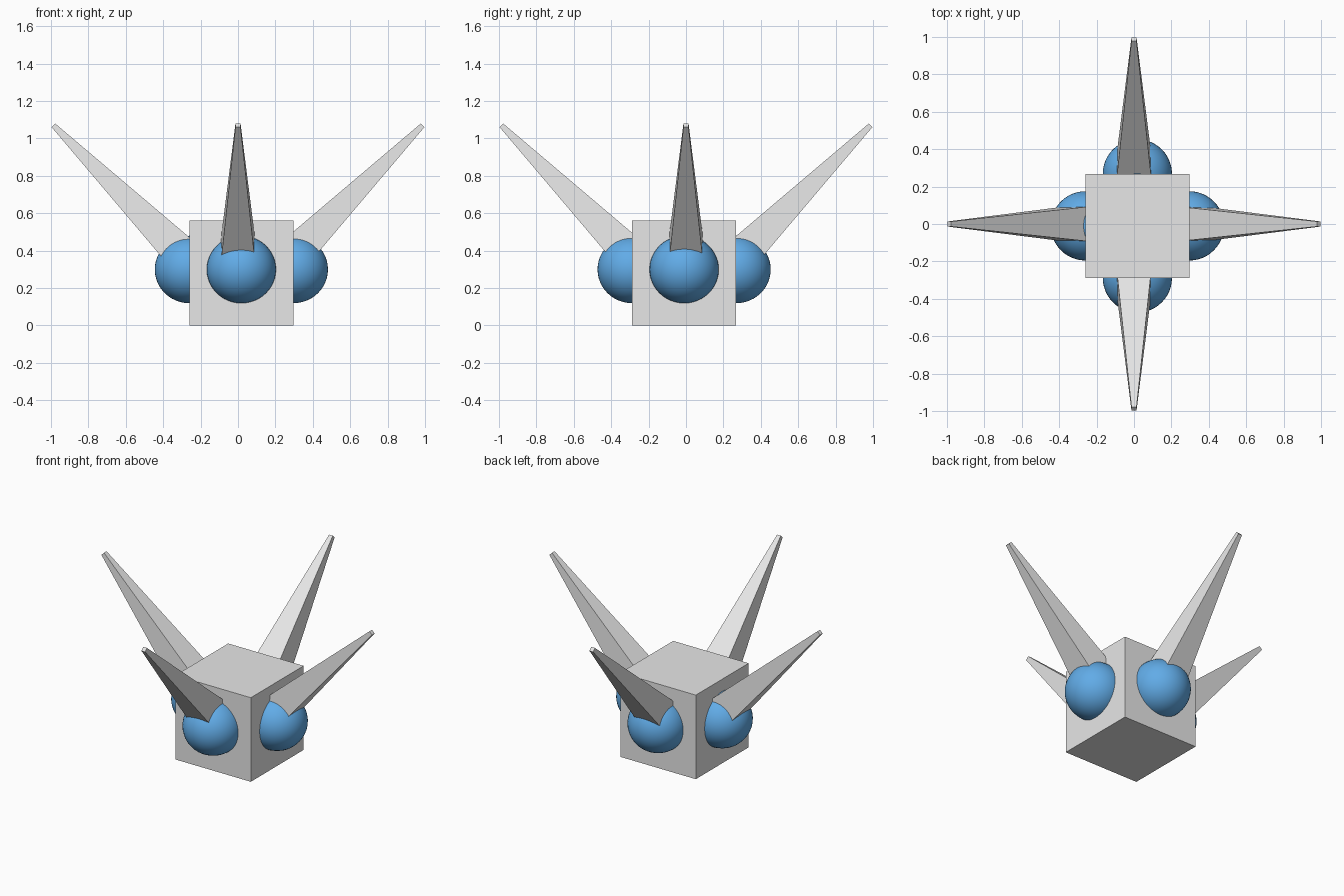
import bpy
import math
from mathutils import Matrix, Vector

if "Cube" in bpy.data.objects:
    bpy.data.objects.remove(bpy.data.objects["Cube"])


def material(name, rgb):
    m = bpy.data.materials.new(name)
    m.diffuse_color = (*rgb, 1)
    m.use_nodes = True
    m.node_tree.nodes["Principled BSDF"].inputs["Base Color"].default_value = m.diffuse_color
    return m


GREY = material("light grey", (0.8, 0.8, 0.8))
BLUE = material("sky blue", (0.12, 0.41, 0.8))

CENTRE = Vector((0.018, -0.01, 0))  # body sits slightly off the spikes' axis
SIZE = 0.556                        # body width


def finish(name, mat):
    ob = bpy.context.object
    ob.name = name
    ob.data.materials.append(mat)
    return ob


# Body block
bpy.ops.mesh.primitive_cube_add(size=1, location=CENTRE + Vector((0, 0, 0.28)))
finish("body", GREY).scale = (SIZE, SIZE, 0.56)

# One ball and one tapered spike on each of the four sides
tip, length = Vector((0.9875, 0, 1.07)), 1.05
axis = Vector((1, 0, 1)).normalized()
for i, side in enumerate(("right", "back", "left", "front")):
    turn = Matrix.Rotation(i * math.pi / 2, 4, 'Z')

    # Ball half sunk into the body
    bpy.ops.mesh.primitive_uv_sphere_add(
        segments=48, ring_count=24, radius=0.185,
        location=CENTRE + turn @ Vector((SIZE / 2, 0, 0)) + Vector((0, 0, 0.299)))
    ball = finish(side + "_ball", BLUE)
    ball.scale.z = 0.975
    bpy.ops.object.shade_smooth()

    # Square spike leaning outward at 45 degrees
    bpy.ops.mesh.primitive_cone_add(
        vertices=4, radius1=0.1 * math.sqrt(2), radius2=0.0135 * math.sqrt(2), depth=length)
    spike = finish(side + "_spike", GREY)
    spike.data.transform(Matrix.Rotation(math.pi / 4, 4, 'Z'))
    spike.matrix_world = (turn @ Matrix.Translation(tip - axis * length / 2)
                          @ Matrix.Rotation(math.pi / 4, 4, 'Y'))
